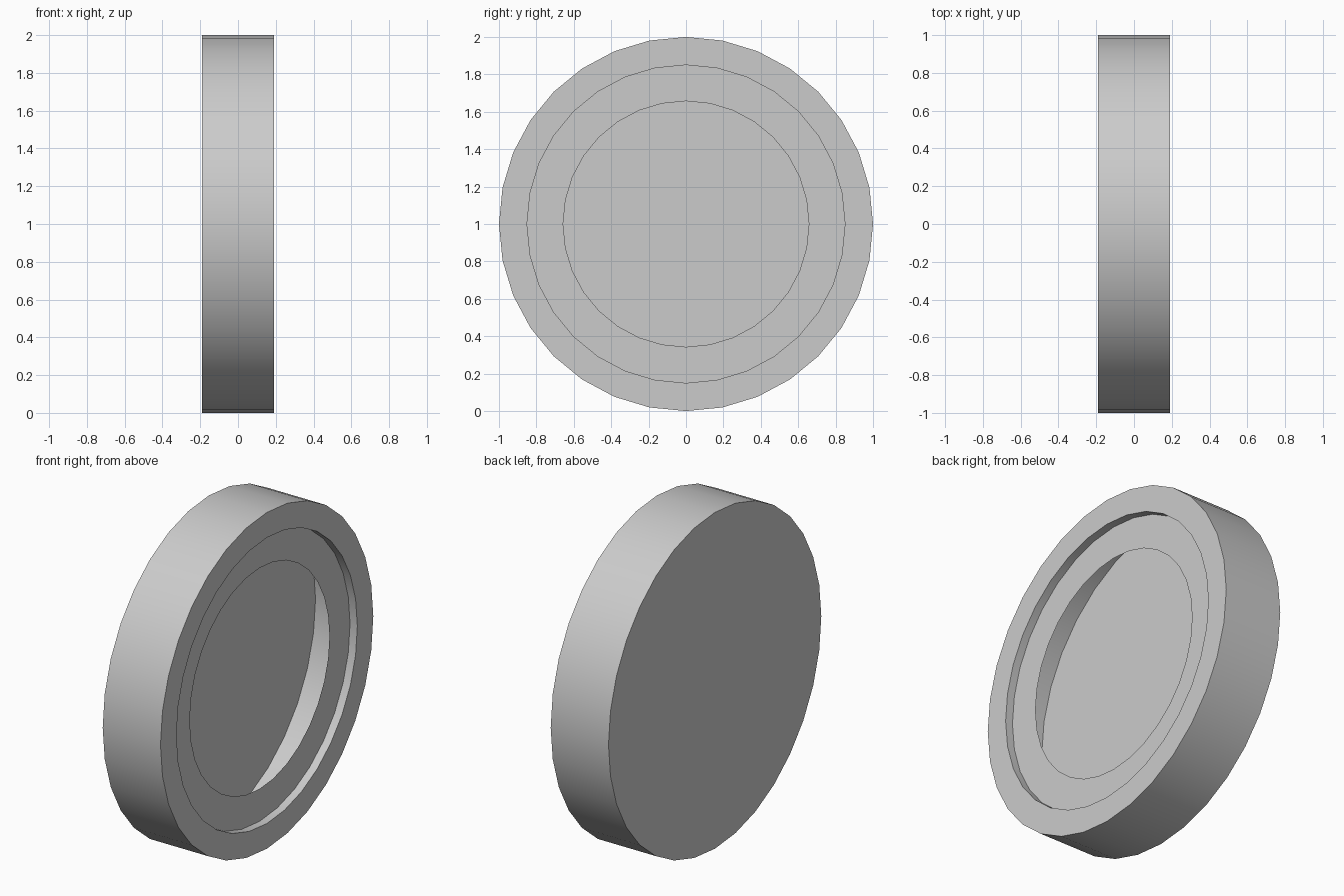
import bpy, bmesh, math

if "Cube" in bpy.data.objects:
    bpy.data.objects.remove(bpy.data.objects["Cube"])

SIDES = 32
# open shell profile as (x, radius): back edge, outer wall, rim, step, ledge
PROFILE = [(-0.19, 1.0), (0.19, 1.0), (0.19, 0.85), (0.142, 0.85), (0.142, 0.657)]


def ring(bm, x, r):
    step = 2 * math.pi / SIDES
    return [bm.verts.new((x, r * math.cos(i * step), 1 + r * math.sin(i * step)))
            for i in range(SIDES)]


bm = bmesh.new()
rings = [ring(bm, x, r) for x, r in PROFILE]

# closed back, seen through the hole in the ledge
bm.faces.new(list(reversed(rings[0])))

# thin outer wall, front rim, step and recessed ledge
for a, b in zip(rings, rings[1:]):
    for i in range(SIDES):
        j = (i + 1) % SIDES
        bm.faces.new((a[i], a[j], b[j], b[i]))

mesh = bpy.data.meshes.new("round_housing")
bm.to_mesh(mesh)
bm.free()
housing = bpy.data.objects.new("round_housing", mesh)
bpy.context.collection.objects.link(housing)

# smooth round walls, sharp rims
bpy.context.view_layer.objects.active = housing
housing.select_set(True)
bpy.ops.object.shade_smooth_by_angle(angle=math.radians(30))
